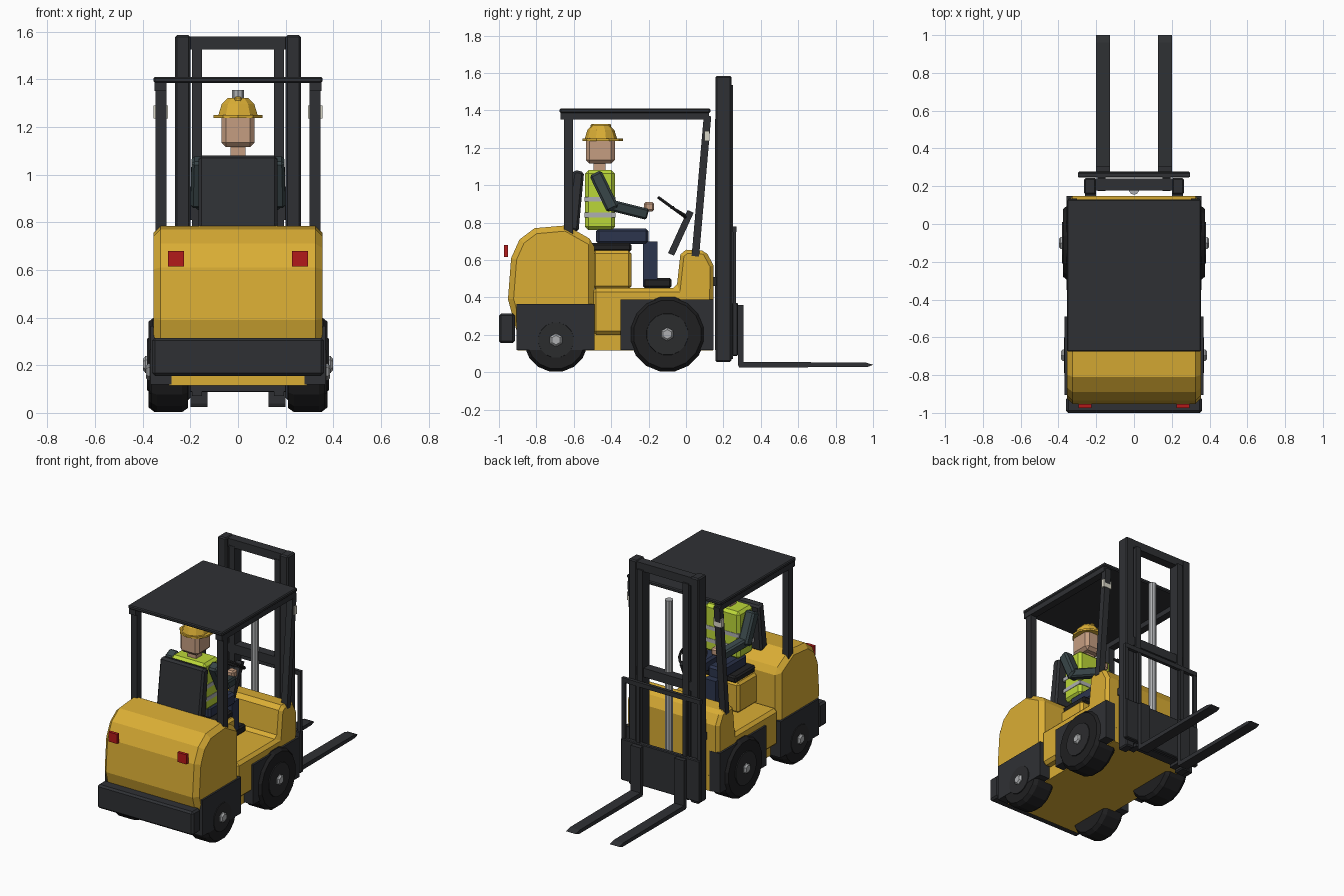
import bpy, bmesh
from math import cos, sin, pi
from mathutils import Vector, Matrix

if "Cube" in bpy.data.objects:
    bpy.data.objects.remove(bpy.data.objects["Cube"])

COLORS = {
    "yellow": (0.70, 0.42, 0.035), "dark": (0.028, 0.030, 0.034), "tyre": (0.014, 0.014, 0.015),
    "rim": (0.024, 0.025, 0.027), "steel": (0.42, 0.43, 0.44), "red": (0.45, 0.01, 0.01),
    "lamp": (0.70, 0.68, 0.58), "skin": (0.56, 0.34, 0.22), "vest": (0.50, 0.68, 0.04),
    "sleeve": (0.04, 0.06, 0.065), "navy": (0.025, 0.035, 0.075), "black": (0.015, 0.015, 0.016),
}
MATS = {}
for key, c in COLORS.items():
    MATS[key] = bpy.data.materials.new(key)
    MATS[key].diffuse_color = (*c, 1)


def finish(bm, name, mat, bevel=0, mirror=False):
    bmesh.ops.recalc_face_normals(bm, faces=bm.faces)
    me = bpy.data.meshes.new(name)
    bm.to_mesh(me)
    bm.free()
    ob = bpy.data.objects.new(name, me)
    bpy.context.collection.objects.link(ob)
    me.materials.append(MATS[mat])
    if bevel:
        m = ob.modifiers.new("bevel", "BEVEL")
        m.width, m.segments, m.limit_method, m.angle_limit = bevel, 1, "ANGLE", 1.0
    if mirror:
        ob.modifiers.new("mirror", "MIRROR")
    return ob


def box(name, x, y, z, mat, bevel=0, mirror=False):
    bm = bmesh.new()
    bmesh.ops.create_cube(bm, size=1)
    for v in bm.verts:
        v.co = [(a + b) / 2 + (b - a) * t for (a, b), t in zip((x, y, z), v.co)]
    return finish(bm, name, mat, bevel, mirror)


def prism(name, yz, x0, x1, mat, bevel=0, mirror=False):
    """Side profile extruded across the width."""
    bm = bmesh.new()
    f = bm.faces.new([bm.verts.new((x0, y, z)) for y, z in yz])
    ext = bmesh.ops.extrude_face_region(bm, geom=[f])["geom"]
    bmesh.ops.translate(bm, vec=(x1 - x0, 0, 0), verts=[v for v in ext if isinstance(v, bmesh.types.BMVert)])
    return finish(bm, name, mat, bevel, mirror)


def beam(name, p, q, w, d, mat, bevel=0, mirror=False):
    """Rectangular bar from p to q."""
    p, q = Vector(p), Vector(q)
    zz = (q - p).normalized()
    yy = zz.cross(Vector((1, 0, 0))).normalized()
    xx = yy.cross(zz)
    rot = Matrix((xx, yy, zz)).transposed()
    bm = bmesh.new()
    bmesh.ops.create_cube(bm, size=1)
    for v in bm.verts:
        v.co = (p + q) / 2 + rot @ Vector((v.co.x * w, v.co.y * d, v.co.z * (q - p).length))
    return finish(bm, name, mat, bevel, mirror)


def lathe(name, rh, n, centre, mat, axis="Z", mirror=False):
    """Capped stack of n-sided rings, (radius, height) along an axis."""
    bm = bmesh.new()
    c, rings = Vector(centre), []
    for r, h in rh:
        ring = []
        for i in range(n):
            a = 2 * pi * (i + 0.5) / n
            u, v = r * cos(a), r * sin(a)
            ring.append(bm.verts.new(c + Vector((u, v, h) if axis == "Z" else (h, u, v))))
        rings.append(ring)
    for a, b in zip(rings, rings[1:]):
        for i in range(n):
            j = (i + 1) % n
            bm.faces.new((a[i], a[j], b[j], b[i]))
    bm.faces.new(rings[0])
    bm.faces.new(rings[-1])
    return finish(bm, name, mat, 0, mirror)


# Chassis, floor with front cowl, counterweight
box("chassis", (-.29, .29), (-.90, .145), (.115, .22), "yellow")
prism("body_floor_and_cowl", [(-.50, .20), (.145, .20), (.148, .57), (.105, .65), (0, .655), (-.03, .63),
                              (-.05, .45), (-.50, .45)], -.345, .345, "yellow", .02)
prism("counterweight", [(-.90, .20), (-.952, .39), (-.935, .61), (-.89, .71), (-.81, .77), (-.64, .785),
                        (-.49, .70), (-.49, .20)], -.355, .355, "yellow", .03)
box("rear_bumper", (-.36, .36), (-1, -.915), (.155, .315), "dark", .012)
box("tail_light", (.226, .293), (-.973, -.952), (.615, .68), "red", 0, True)
box("rear_fender", (.28, .367), (-.905, -.49), (.12, .365), "dark", 0, True)
box("front_fender", (.28, .358), (-.35, .148), (.12, .39), "dark", 0, True)

# Wheels
for label, y, r, x1 in (("front", -.10, .203, .376), ("rear", -.695, .172, .365)):
    lathe(label + "_wheel", [(r * .9, .21), (r, .235), (r, x1 - .025), (r * .9, x1)], 16,
          (0, y, r), "tyre", "X", True)
    lathe(label + "_rim", [(r * .57, x1 - .02), (r * .55, x1 + .006)], 16, (0, y, r), "rim", "X", True)
    lathe(label + "_hub_cap", [(.036, x1 - .01), (.036, x1 + .012), (.025, x1 + .022)], 6,
          (0, y, r), "steel", "X", True)

# Overhead guard
box("roof", (-.355, .355), (-.675, .13), (1.385, 1.41), "dark", .006)
box("roof_side_rail", (.30, .35), (-.67, .122), (1.35, 1.39), "dark", 0, True)
box("rear_post", (.30, .347), (-.653, -.605), (.74, 1.36), "dark", 0, True)
beam("front_post", (.324, .05, .62), (.324, .115, 1.37), .045, .04, "dark", 0, True)
box("work_lamp", (.293, .355), (.10, .126), (1.235, 1.29), "lamp", 0, True)

# Seat
box("seat_base", (-.19, .19), (-.50, -.292), (.445, .65), "yellow", .015)
box("seat_cushion", (-.17, .17), (-.52, -.292), (.645, .69), "black", .01)
prism("seat_back", [(-.645, .77), (-.605, 1.07), (-.585, 1.08), (-.545, 1.07), (-.575, .75)],
      -.165, .165, "dark", .012)

# Steering
beam("steering_column", (0, -.08, .63), (0, .025, .86), .04, .035, "dark")
bpy.ops.mesh.primitive_torus_add(major_radius=.088, minor_radius=.009, major_segments=16, minor_segments=6,
                                 location=(0, -.073, .88), rotation=(-.63, 0, 0))
wheel = bpy.context.object
wheel.name = "steering_wheel"
wheel.data.materials.append(MATS["black"])
box("steering_spoke", (-.085, .085), (-.083, -.063), (.872, .888), "black")
beam("steering_stem", (0, -.073, .88), (0, .015, .83), .03, .012, "black")

# Mast
box("outer_mast_rail", (.20, .264), (.157, .243), (.055, 1.585), "dark", .008, True)
box("inner_mast_rail", (.15, .192), (.175, .25), (.07, 1.535), "dark", 0, True)
for label, z0, z1 in (("top", 1.525, 1.58), ("middle", .81, .87), ("bottom", .09, .16)):
    box(label + "_mast_beam", (-.21, .21), (.178, .24), (z0, z1), "dark")
lathe("lift_cylinder", [(.027, .12), (.027, 1.355)], 10, (0, .182, 0), "steel")
box("mast_mount", (.20, .26), (.13, .17), (.46, .51), "dark", 0, True)

# Carriage, backrest and forks
box("carriage_plate", (-.296, .296), (.246, .278), (.088, .37), "dark", .005)
box("backrest_top_bar", (-.296, .296), (.248, .27), (.75, .78), "dark")
for i, x in enumerate((.283, .175)):
    box(f"backrest_bar_{i + 1}", (x - .013, x + .013), (.25, .268), (.36, .76), "dark", 0, True)
prism("fork", [(.278, .36), (.308, .36), (.308, .055), (.96, .052), (1, .04), (.97, .028), (.285, .025),
               (.278, .04)], .127, .20, "dark", 0, True)

# Driver: torso and head
box("torso", (-.13, .13), (-.54, -.38), (.76, 1.08), "vest", .018)
for i, z in enumerate((.84, .925)):
    box(f"vest_stripe_{i + 1}", (-.133, .133), (-.543, -.377), (z - .013, z + .013), "steel")
box("neck", (-.032, .032), (-.495, -.43), (1.07, 1.125), "skin")
box("head", (-.07, .07), (-.535, -.38), (1.115, 1.26), "skin", .02)
lathe("helmet_brim", [(.108, 1.237), (.108, 1.25)], 10, (0, -.445, 0), "yellow")
lathe("helmet_dome", [(.088, 1.245), (.072, 1.295), (.045, 1.322)], 10, (0, -.455, 0), "yellow")
box("helmet_ridge", (-.014, .014), (-.51, -.40), (1.29, 1.327), "yellow", .005)

# Driver: limbs
beam("upper_arm", (.16, -.485, 1.065), (.165, -.39, .87), .07, .07, "sleeve", .012, True)
beam("forearm", (.165, -.41, .895), (.10, -.21, .845), .06, .06, "sleeve", .01, True)
box("hand", (.065, .12), (-.225, -.17), (.86, .91), "skin", .01, True)
box("thigh", (.02, .125), (-.48, -.20), (.685, .768), "navy", .014, True)
box("shin", (.03, .115), (-.23, -.152), (.46, .70), "navy", 0, True)
box("shoe", (.028, .117), (-.23, -.077), (.45, .503), "black", .01, True)

for m in bpy.data.materials:
    if m.users and not m.is_grease_pencil:
        m.use_nodes = True
        m.node_tree.nodes["Principled BSDF"].inputs["Base Color"].default_value = m.diffuse_color
